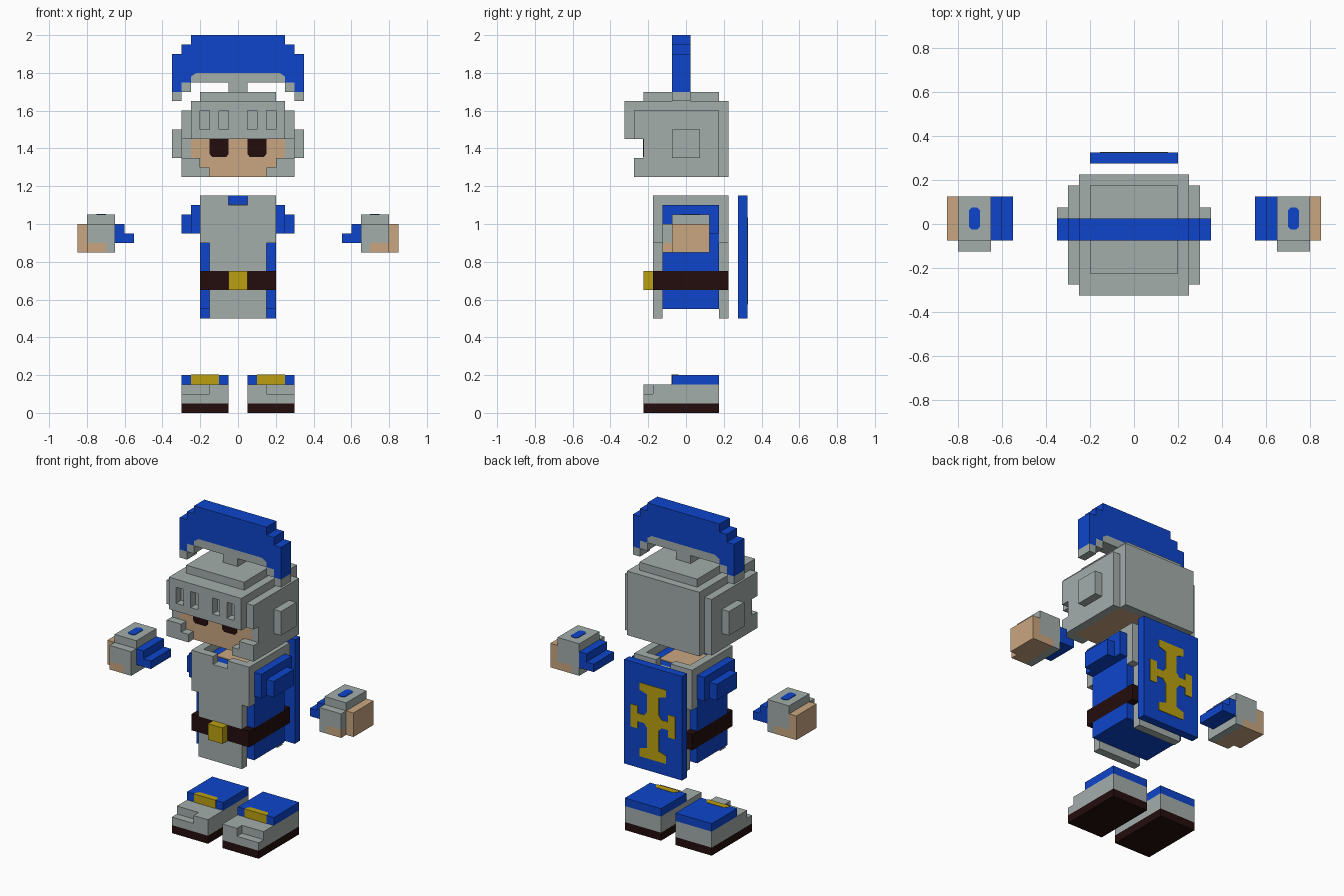
import bpy, bmesh


def material(name, r, g, b):
    m = bpy.data.materials.new(name)
    lin = [((c / 255 + 0.055) / 1.055) ** 2.4 for c in (r, g, b)]
    m.diffuse_color = (*lin, 1)
    return m


GREY = material("steel_grey", 163, 174, 171)
BLUE = material("royal_blue", 14, 69, 203)
SKIN = material("skin_tan", 201, 166, 128)
DARK = material("dark_brown", 36, 13, 13)
GOLD = material("gold", 187, 160, 16)


def finish(name, bm, mat):
    bmesh.ops.recalc_face_normals(bm, faces=bm.faces)
    me = bpy.data.meshes.new(name)
    bm.to_mesh(me)
    bm.free()
    me.materials.append(mat)
    ob = bpy.data.objects.new(name, me)
    bpy.context.collection.objects.link(ob)
    return ob


def boxes(name, mat, *bounds, mirror=False):
    """One object from several (x0, x1, y0, y1, z0, z1) blocks, optionally mirrored in x."""
    bm = bmesh.new()
    for b in bounds:
        for s in ((1, -1) if mirror else (1,)):
            verts = bmesh.ops.create_cube(bm, size=1)["verts"]
            for v in verts:
                v.co.x = s * (b[1] if v.co.x > 0 else b[0])
                v.co.y = b[3] if v.co.y > 0 else b[2]
                v.co.z = b[5] if v.co.z > 0 else b[4]
    return finish(name, bm, mat)


def prism(name, mat, pts, lo, hi, axis="y", sides=(1,)):
    """Extrude a flat outline along y (points are x, z) or z (points are x, y)."""
    bm = bmesh.new()
    for s in sides:
        vs = [bm.verts.new((s * a, lo, b) if axis == "y" else (s * a, b, lo)) for a, b in pts]
        f = bm.faces.new(vs)
        ext = bmesh.ops.extrude_face_region(bm, geom=[f])["geom"]
        for v in ext:
            if isinstance(v, bmesh.types.BMVert):
                v.co[1 if axis == "y" else 2] = hi
    return finish(name, bm, mat)


def symmetric(half):
    """Complete a half outline by reflecting it in x."""
    return half + [(-x, z) for x, z in reversed(half)]


# --- Boots ---
boxes("boot_soles", DARK, (0.05, 0.3, -0.225, 0.175, 0, 0.05), mirror=True)
boxes("boot_uppers", GREY,
      (0.05, 0.3, -0.175, 0.175, 0.05, 0.15),
      (0.05, 0.3, -0.225, -0.175, 0.05, 0.1),
      (0.05, 0.15, -0.225, -0.175, 0.1, 0.15), mirror=True)
boxes("boot_cuffs", BLUE, (0.05, 0.3, -0.075, 0.175, 0.15, 0.2), mirror=True)
boxes("boot_buckles", GOLD, (0.1, 0.25, -0.078, -0.075, 0.15, 0.2), mirror=True)
prism("boot_buckle_tops", GOLD,
      [(0.1, -0.078), (0.25, -0.078), (0.25, -0.06), (0.235, -0.04), (0.115, -0.04), (0.1, -0.06)],
      0.2, 0.202, "z", (1, -1))

# --- Body ---
boxes("tunic", BLUE,
      (-0.2, 0.2, -0.125, 0.175, 0.55, 0.65),
      (-0.2, 0.2, -0.125, 0.175, 0.75, 1.1))
boxes("belt", DARK, (-0.2, 0.2, -0.175, 0.225, 0.65, 0.75))
boxes("belt_buckle", GOLD, (-0.05, 0.05, -0.225, -0.175, 0.65, 0.75))
upper = symmetric([(0.15, 0.75), (0.15, 0.9), (0.2, 0.9), (0.2, 1.15), (0.05, 1.15), (0.05, 1.1)])
for name, y in (("front", -0.175), ("back", 0.175)):
    prism("tabard_" + name, GREY, upper, y, y + 0.05)
    boxes("tabard_skirt_" + name, GREY, (-0.15, 0.15, y, y + 0.05, 0.5, 0.65))
boxes("shoulder_straps", GREY, (0.15, 0.2, -0.125, 0.175, 1.1, 1.15), mirror=True)
boxes("neck", SKIN, (-0.1, 0.1, -0.075, 0.125, 1.1, 1.104))
boxes("sleeves", BLUE,
      (0.2, 0.25, -0.125, 0.175, 0.95, 1.1),
      (0.25, 0.3, -0.075, 0.125, 0.95, 1.05), mirror=True)

# --- Cape with cross emblem ---
boxes("cape", BLUE, (-0.2, 0.2, 0.275, 0.325, 0.5, 1.15))
cross = symmetric([
    (0.09, 0.575), (0.09, 0.625), (0.04, 0.64), (0.04, 0.765), (0.06, 0.79), (0.105, 0.79),
    (0.105, 0.745), (0.155, 0.745), (0.155, 0.885), (0.105, 0.885), (0.105, 0.84),
    (0.06, 0.84), (0.04, 0.865), (0.04, 0.975), (0.09, 0.99), (0.09, 1.035)])
prism("cape_cross", GOLD, cross, 0.325, 0.328)

# --- Floating hands ---
boxes("gauntlets", GREY,
      (0.65, 0.8, -0.075, 0.125, 0.9, 1.05),
      (0.65, 0.8, -0.125, -0.075, 0.9, 1.0),
      (0.65, 0.7, -0.125, 0.125, 0.85, 0.9), mirror=True)
boxes("fingers", SKIN,
      (0.8, 0.85, -0.075, 0.125, 0.85, 1.0),
      (0.7, 0.8, -0.125, 0.125, 0.85, 0.9), mirror=True)
boxes("wrist_cuffs", BLUE,
      (0.6, 0.65, -0.075, 0.125, 0.9, 1.0),
      (0.55, 0.6, -0.075, 0.125, 0.9, 0.95), mirror=True)
prism("gauntlet_marks", BLUE,
      [(0.712, -0.025), (0.738, -0.025), (0.75, -0.012), (0.75, 0.062),
       (0.738, 0.075), (0.712, 0.075), (0.7, 0.062), (0.7, -0.012)],
      1.05, 1.053, "z", (1, -1))

# --- Head and helmet ---
boxes("face", SKIN, (-0.25, 0.25, -0.225, 0.175, 1.25, 1.45))
prism("eyes", DARK,
      [(0.05, 1.45), (0.05, 1.37), (0.062, 1.355), (0.138, 1.355), (0.15, 1.37), (0.15, 1.45)],
      -0.228, -0.225, "y", (1, -1))
boxes("helmet_shell", GREY,
      (-0.3, 0.3, -0.275, 0.175, 1.45, 1.6),
      (-0.25, 0.25, -0.275, 0.225, 1.6, 1.65),
      (-0.25, 0.25, 0.175, 0.225, 1.25, 1.6),
      (-0.2, 0.2, -0.225, 0.175, 1.65, 1.7))
boxes("helmet_cheeks", GREY, (0.25, 0.3, -0.225, 0.175, 1.25, 1.45), mirror=True)
boxes("chin_guards", GREY,
      (0.25, 0.3, -0.275, -0.225, 1.25, 1.35),
      (0.2, 0.25, -0.275, -0.225, 1.25, 1.3),
      (0.2, 0.25, -0.275, -0.225, 1.3, 1.35),
      (0.15, 0.2, -0.275, -0.225, 1.25, 1.3), mirror=True)
boxes("ear_plates", GREY, (0.3, 0.35, -0.075, 0.075, 1.35, 1.5), mirror=True)
# visor bars leave four open slots
boxes("visor_rails", GREY,
      (-0.25, 0.25, -0.325, -0.275, 1.45, 1.5),
      (-0.25, 0.25, -0.325, -0.275, 1.6, 1.65),
      (-0.05, 0.05, -0.325, -0.275, 1.5, 1.6))
boxes("visor_bars", GREY,
      (0.1, 0.15, -0.325, -0.275, 1.5, 1.6),
      (0.2, 0.25, -0.325, -0.275, 1.5, 1.6), mirror=True)

# --- Helmet crest ---
crest = symmetric([(0.22, 1.8), (0.25, 1.78), (0.25, 1.75), (0.3, 1.75), (0.3, 1.7), (0.35, 1.7),
                   (0.35, 1.9), (0.3, 1.9), (0.3, 1.95), (0.25, 1.95), (0.25, 2.0)])
prism("crest_plume", BLUE, crest, -0.075, 0.025)
holder = symmetric([(0.05, 1.7), (0.05, 1.75), (0.25, 1.75), (0.25, 1.78), (0.22, 1.8)])
prism("crest_holder", GREY, holder, -0.075, 0.025)
boxes("crest_tips", GREY,
      (0.25, 0.3, -0.075, 0.025, 1.7, 1.75),
      (0.3, 0.35, -0.075, 0.025, 1.65, 1.7), mirror=True)
